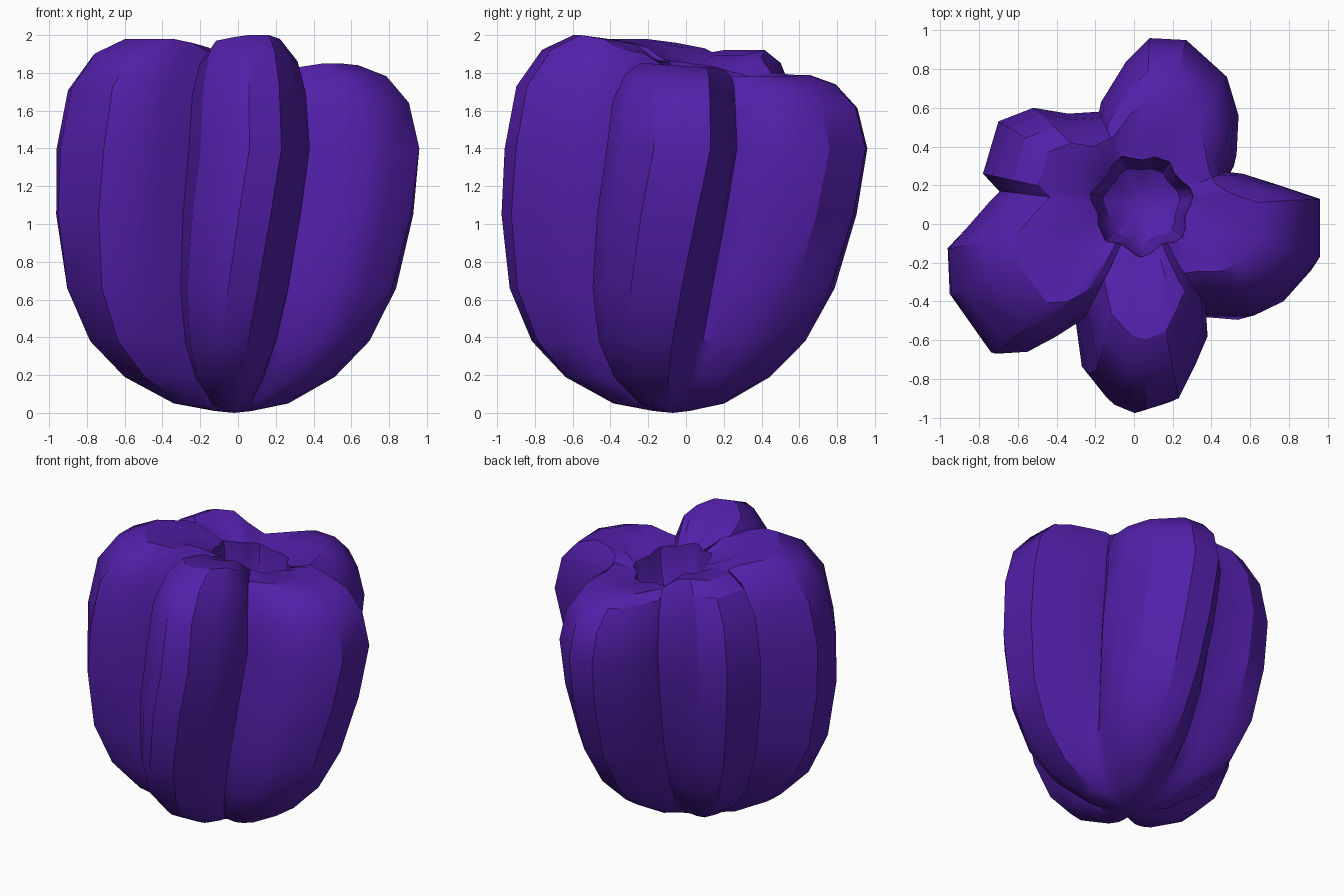
import bpy, bmesh, math
from mathutils import Vector

if "Cube" in bpy.data.objects:
    bpy.data.objects.remove(bpy.data.objects["Cube"])

# Widest outline of the five lobes: x, y and the height of the crest there
OUTLINE = [
    (0.96, -0.17, 1.84), (0.96, 0.13, 1.83), (0.75, 0.20, 1.83), (0.56, 0.26, 1.81),
    (0.47, 0.27, 1.78),                                             # groove
    (0.53, 0.36, 1.78), (0.54, 0.56, 1.78), (0.48, 0.76, 1.78), (0.27, 0.95, 1.79),
    (0.08, 0.96, 1.79), (-0.04, 0.84, 1.79), (-0.17, 0.63, 1.80),
    (-0.18, 0.58, 1.81),                                            # groove
    (-0.34, 0.57, 1.88), (-0.52, 0.60, 1.92), (-0.70, 0.53, 1.92), (-0.78, 0.26, 1.92),
    (-0.69, 0.17, 1.91),                                            # groove
    (-0.75, 0.11, 1.93), (-0.96, -0.13, 1.96), (-0.94, -0.37, 1.98), (-0.71, -0.67, 1.98),
    (-0.55, -0.66, 1.98), (-0.40, -0.58, 1.96),
    (-0.26, -0.49, 1.91),                                           # groove
    (-0.20, -0.76, 1.97), (-0.05, -0.92, 1.99), (0.06, -0.96, 2.0), (0.23, -0.90, 2.0),
    (0.32, -0.72, 1.98), (0.38, -0.58, 1.93),
    (0.37, -0.42, 1.82),                                            # groove
    (0.47, -0.42, 1.83), (0.67, -0.42, 1.85), (0.82, -0.34, 1.85)]

MID = 1.4
# Height (or part of the crest height), spread and least radius of each ring
LOWER = [(0.01, 0.10, 0.08), (0.05, 0.31, 0.20), (0.19, 0.57, 0.33), (0.38, 0.76, 0.4),
         (0.66, 0.90, 0.4), (1.05, 0.98, 0.4), (MID, 1.0, 0.4)]
UPPER = [(0.55, 0.94, 0.45), (0.87, 0.81, 0.43), (1.0, 0.65, 0.40), (0.95, 0.43, 0.34)]
TOP_CENTRE = Vector((0.04, 0.08))
LOW_CENTRE = Vector((-0.02, -0.07))
# Radius, drop and waviness of the stem hollow, from the rim down
HOLLOW = [(0.25, 0, 0.02), (0.24, 0.12, 0.02), (0.19, 0.25, 0.01), (0.1, 0.31, 0)]


def offset(point, spread, least, degrees):
    """Scaled and twisted offset of an outline point from the centre."""
    v = Vector(point[:2]) - TOP_CENTRE
    r = max(v.length * spread, min(least, v.length))
    a = math.atan2(v.y, v.x) + math.radians(degrees)
    return Vector((r * math.cos(a), r * math.sin(a)))


def rings():
    """Yield every ring of the body from the base to the floor of the hollow."""
    for z, spread, least in LOWER:
        t = z / MID
        centre = LOW_CENTRE.lerp(TOP_CENTRE, t)
        yield [(*(centre + offset(p, spread, least, -9 * (1 - t))), z) for p in OUTLINE]
    for part, spread, least in UPPER:
        yield [(*(TOP_CENTRE + offset(p, spread, least, 0)), MID + (p[2] - MID) * part)
               for p in OUTLINE]
    for radius, drop, wave in HOLLOW:
        ring = []
        for x, y, _ in OUTLINE:
            a = math.atan2(y - TOP_CENTRE.y, x - TOP_CENTRE.x)
            r = radius + wave * math.sin(7 * a)
            px, py = 0.04 + r * math.cos(a), 0.10 + r * math.sin(a)
            ring.append((px, py, 1.83 - 0.13 * px - 0.18 * py - drop))
        yield ring


# Lofted body
bm = bmesh.new()
loops = [[bm.verts.new(c) for c in ring] for ring in rings()]
n = len(OUTLINE)
for low, high in zip(loops, loops[1:]):
    for i in range(n):
        j = (i + 1) % n
        bm.faces.new((low[i], low[j], high[j], high[i]))
base = bm.verts.new((*LOW_CENTRE, 0.0))
floor = bm.verts.new((0.04, 0.10, 1.48))
for i in range(n):
    j = (i + 1) % n
    bm.faces.new((base, loops[0][j], loops[0][i]))
    bm.faces.new((floor, loops[-1][i], loops[-1][j]))
bmesh.ops.recalc_face_normals(bm, faces=bm.faces)
mesh = bpy.data.meshes.new("pepper_body")
bm.to_mesh(mesh)
bm.free()

# Purple skin
skin = bpy.data.materials.new("deep purple")
skin.use_nodes = True
colour = (0.085, 0.014, 0.40, 1)
skin.diffuse_color = colour
skin.node_tree.nodes["Principled BSDF"].inputs["Base Color"].default_value = colour
mesh.materials.append(skin)

body = bpy.data.objects.new("pepper_body", mesh)
bpy.context.collection.objects.link(body)
bpy.context.view_layer.objects.active = body
body.select_set(True)
bpy.ops.object.shade_smooth_by_angle(angle=math.radians(30))
